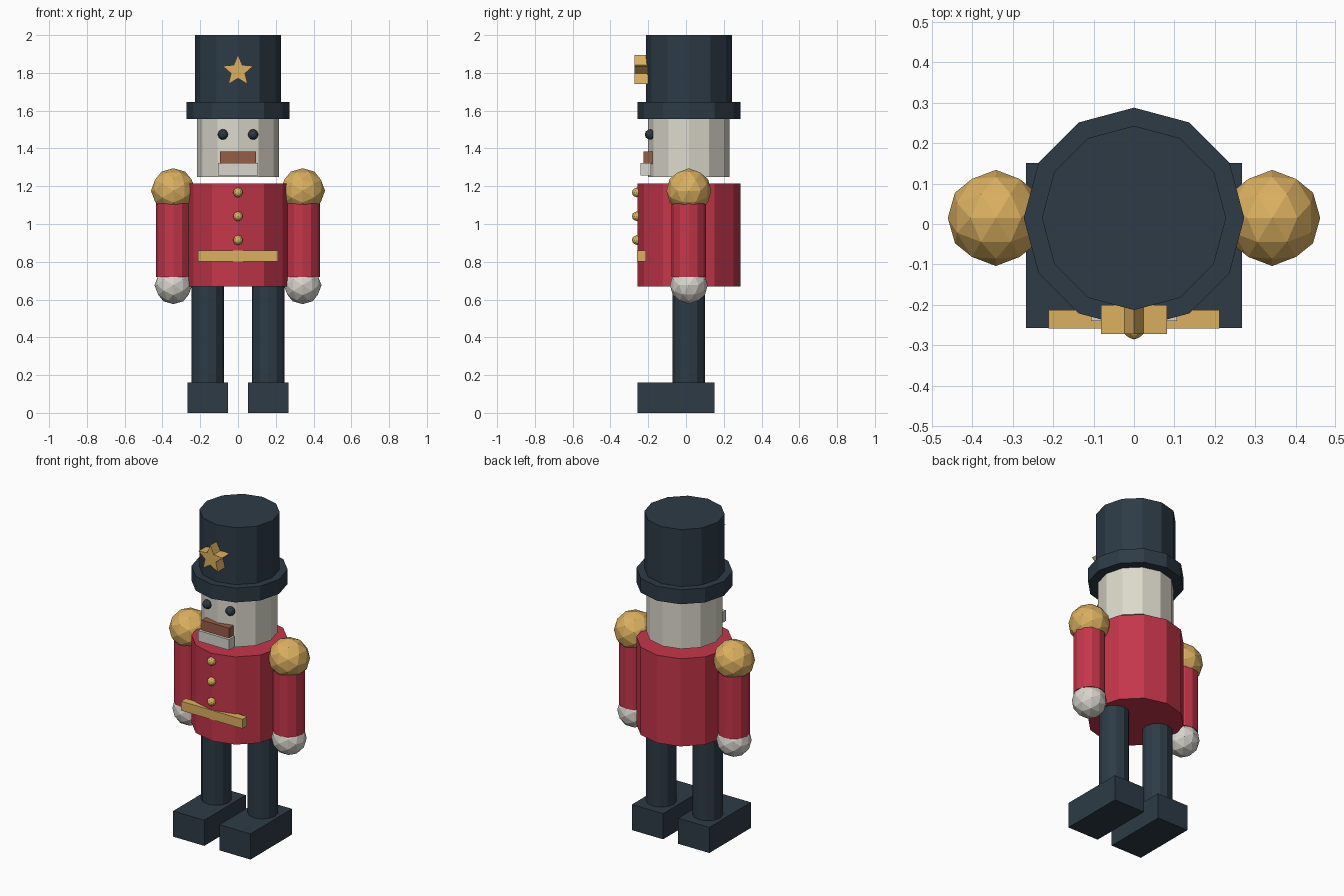
import bpy, bmesh, math
from mathutils import Matrix, Vector

if "Cube" in bpy.data.objects:
    bpy.data.objects.remove(bpy.data.objects["Cube"])

MID = 0.015  # y of the central axis


def material(name, hex_code):
    srgb = [int(hex_code[i:i + 2], 16) / 255 for i in (0, 2, 4)]
    color = [c / 12.92 if c <= 0.04045 else ((c + 0.055) / 1.055) ** 2.4 for c in srgb] + [1]
    mat = bpy.data.materials.new(name)
    mat.use_nodes = True
    mat.diffuse_color = color
    mat.node_tree.nodes["Principled BSDF"].inputs["Base Color"].default_value = color
    return mat


navy = material("dark_navy", "2D3B46")
red = material("coat_red", "C4364A")
gold = material("gold", "DBB060")
skin = material("pale_skin", "DCD9CB")
white = material("off_white", "D8D5CD")
brown = material("moustache_brown", "955E46")


def finish(name, bm, mat):
    mesh = bpy.data.meshes.new(name)
    bm.to_mesh(mesh)
    bm.free()
    mesh.materials.append(mat)
    obj = bpy.data.objects.new(name, mesh)
    bpy.context.collection.objects.link(obj)
    return obj


def cylinder(name, mat, radius, bottom, top, x=0):
    bm = bmesh.new()
    bmesh.ops.create_cone(bm, cap_ends=True, segments=12, radius1=radius, radius2=radius,
                          depth=top - bottom,
                          matrix=Matrix.Translation((x, MID, (bottom + top) / 2)))
    return finish(name, bm, mat)


def box(name, mat, low, high):
    low, high = Vector(low), Vector(high)
    bm = bmesh.new()
    bmesh.ops.create_cube(bm, size=1, matrix=Matrix.Translation((low + high) / 2)
                          @ Matrix.Diagonal((high - low).to_4d()))
    return finish(name, bm, mat)


def ball(name, mat, radius, x, y, z):
    # Faceted sphere turned so its vertices line up with the axes
    bm = bmesh.new()
    turn = Matrix.Rotation(-math.atan(0.618034), 4, 'Y')
    bmesh.ops.create_icosphere(bm, subdivisions=2, radius=radius,
                               matrix=Matrix.Translation((x, y, z)) @ turn)
    return finish(name, bm, mat)


def star(name, mat, outer, inner, z, front, back):
    bm = bmesh.new()
    verts = []
    for i in range(10):
        r, a = (inner if i % 2 else outer), i * math.pi / 5
        verts.append(bm.verts.new((r * math.sin(a), front, z + r * math.cos(a))))
    face = bm.faces.new(verts)
    made = bmesh.ops.extrude_face_region(bm, geom=[face], use_keep_orig=True)
    moved = [g for g in made["geom"] if isinstance(g, bmesh.types.BMVert)]
    bmesh.ops.translate(bm, verts=moved, vec=(0, back - front, 0))
    bmesh.ops.recalc_face_normals(bm, faces=bm.faces)
    return finish(name, bm, mat)


# Coat, head and hat
cylinder("coat", red, 0.273, 0.668, 1.215)
cylinder("head", skin, 0.216, 1.25, 1.57)
cylinder("hat_brim", navy, 0.273, 1.555, 1.645)
cylinder("hat_crown", navy, 0.228, 1.64, 2.0)
star("hat_star", gold, 0.086, 0.039, 1.81, -0.272, -0.2)

# Face
box("moustache", brown, (-0.095, -0.224, 1.318), (0.095, -0.178, 1.384))
box("beard", white, (-0.107, -0.24, 1.256), (0.107, -0.185, 1.322))

# Belt and buttons
box("belt", gold, (-0.212, -0.259, 0.802), (0.212, -0.213, 0.86))
for i in range(3):
    ball(f"button_{i + 1}", gold, 0.026, 0, -0.26, 0.915 + i * 0.126)

# Paired parts
for side, s in (("left", 1), ("right", -1)):
    ball(f"{side}_eye", navy, 0.028, s * 0.08, -0.19, 1.474)
    cylinder(f"{side}_arm", red, 0.091, 0.72, 1.175, s * 0.342)
    ball(f"{side}_epaulette", gold, 0.119, s * 0.342, MID, 1.176)
    ball(f"{side}_hand", white, 0.1, s * 0.342, MID, 0.676)
    cylinder(f"{side}_leg", navy, 0.086, 0.14, 0.69, s * 0.16)
    inner, outer = sorted((s * 0.052, s * 0.267))
    box(f"{side}_boot", navy, (inner, -0.258, 0), (outer, 0.151, 0.16))
